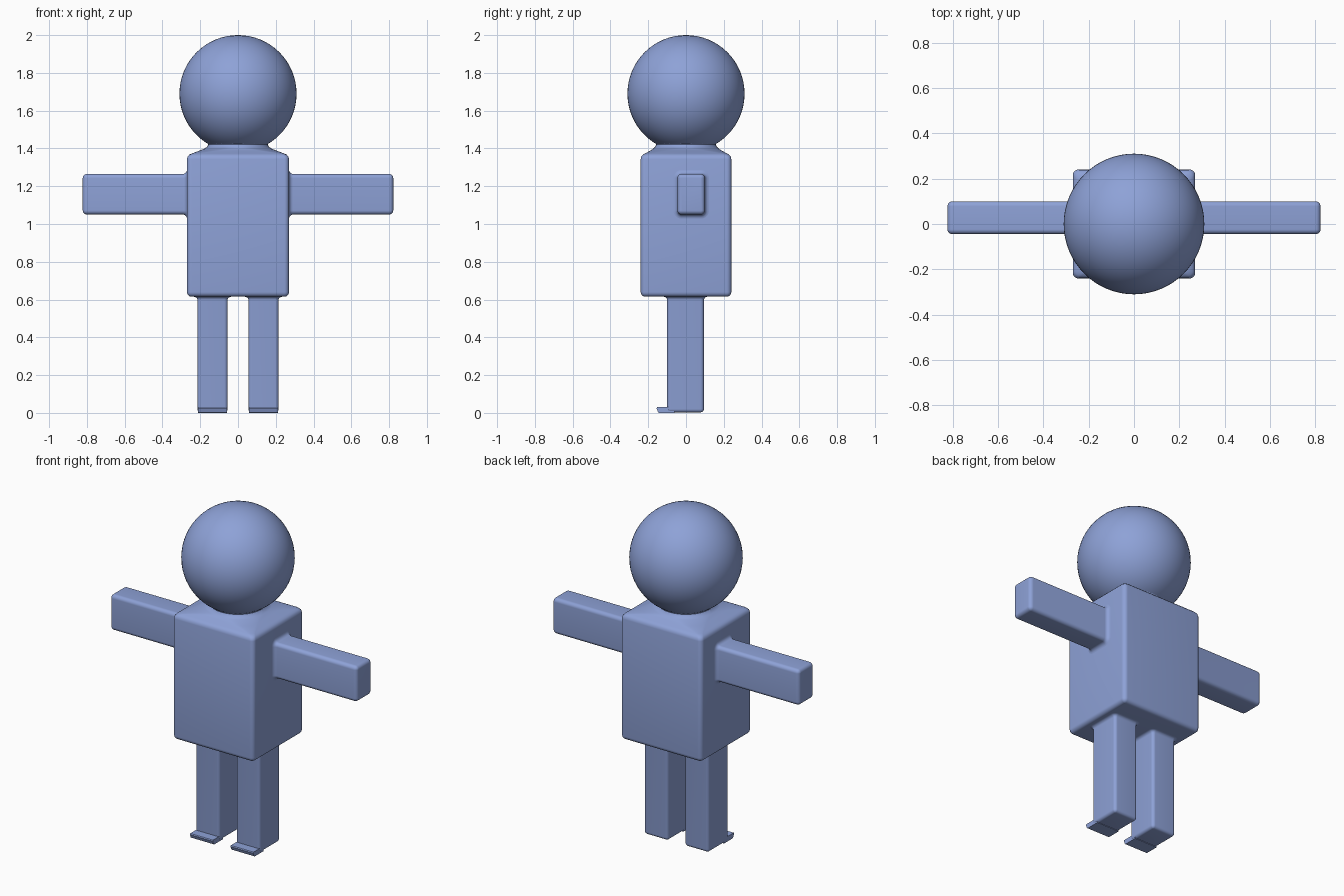
import bpy, bmesh, math
from mathutils import Vector

if "Cube" in bpy.data.objects:
    bpy.data.objects.remove(bpy.data.objects["Cube"])

blue = bpy.data.materials.new("soft blue")
blue.diffuse_color = (0.27, 0.36, 0.68, 1)
blue.use_nodes = True
blue.node_tree.nodes["Principled BSDF"].inputs["Base Color"].default_value = blue.diffuse_color


def finish(name, bm, angle=40):
    bmesh.ops.recalc_face_normals(bm, faces=bm.faces)
    mesh = bpy.data.meshes.new(name)
    bm.to_mesh(mesh)
    bm.free()
    mesh.materials.append(blue)
    obj = bpy.data.objects.new(name, mesh)
    bpy.context.collection.objects.link(obj)
    bpy.ops.object.select_all(action='DESELECT')
    obj.select_set(True)
    bpy.context.view_layer.objects.active = obj
    bpy.ops.object.shade_smooth_by_angle(angle=math.radians(angle))
    return obj


def rounded_rect(a, b, r, steps=8):
    """Outline of a rectangle with half sizes a, b and corner radius r."""
    pts = []
    for k, (sx, sy) in enumerate([(1, 1), (-1, 1), (-1, -1), (1, -1)]):
        for i in range(steps + 1):
            t = math.pi / 2 * (k + i / steps)
            pts.append((sx * (a - r) + r * math.cos(t), sy * (b - r) + r * math.sin(t)))
    return pts


def loft(name, rings, place):
    """Skin rounded rectangles (height, half a, half b, radius)."""
    bm = bmesh.new()
    loops = [[bm.verts.new(place(u, v, h)) for u, v in rounded_rect(a, b, r)]
             for h, a, b, r in rings]
    for lo, hi in zip(loops, loops[1:]):
        for i in range(len(lo)):
            j = (i + 1) % len(lo)
            bm.faces.new((lo[i], lo[j], hi[j], hi[i]))
    bm.faces.new(loops[0])
    bm.faces.new(loops[-1])
    return finish(name, bm)


def limb_rings(root, tip, a, b, r, flare):
    """Limb with a concave fillet at the root and a rounded tip."""
    d = 1 if tip > root else -1
    rings = [(root - d * 0.03, a + flare, b + flare, r + flare)]
    for i in range(6):
        t = math.pi / 2 * i / 5
        e = flare * (1 - math.sin(t))
        rings.append((root + d * flare * (1 - math.cos(t)), a + e, b + e, r + e))
    for i in range(6):
        t = math.pi / 2 * i / 5
        e = (r - 0.001) * (1 - math.cos(t))
        rings.append((tip - d * r * (1 - math.sin(t)), a - e, b - e, r - e))
    return rings


# torso: rounded box whose top slopes up into a round neck
R = 0.025
torso = []
for i in range(6):
    t = math.pi / 2 * i / 5
    e = (R - 0.001) * (1 - math.sin(t))
    torso.append((0.615 + R * (1 - math.cos(t)), 0.27 - e, 0.24 - e, R - e))
torso += [(1.343, 0.27, 0.24, R), (1.357, 0.267, 0.237, R), (1.367, 0.258, 0.228, R),
          (1.373, 0.245, 0.217, 0.03), (1.388, 0.205, 0.19, 0.09),
          (1.400, 0.176, 0.172, 0.15), (1.410, 0.163, 0.163, 0.163),
          (1.420, 0.158, 0.158, 0.158), (1.430, 0.162, 0.162, 0.162),
          (1.445, 0.175, 0.175, 0.175)]
loft("torso", torso, lambda u, v, h: Vector((u, v, h)))

# head
bm = bmesh.new()
bmesh.ops.create_uvsphere(bm, u_segments=64, v_segments=32, radius=0.31)
bmesh.ops.translate(bm, vec=(0, 0, 1.69), verts=bm.verts)
finish("head", bm)

for side, s in (("right", 1), ("left", -1)):
    # arm
    loft(side + "_arm", limb_rings(0.27, 0.822, 0.0725, 0.1075, 0.022, 0.022),
         lambda u, v, h: Vector((s * h, 0.0275 + u, 1.1575 + v)))
    # leg
    loft(side + "_leg", limb_rings(0.615, 0.003, 0.08, 0.0975, 0.018, 0.018),
         lambda u, v, h: Vector((s * 0.135 + u, -0.0025 + v, h)))
    # toe: thin lip with a slanted underside at the front
    bm = bmesh.new()
    profile = [(-0.06, 0.03), (-0.153, 0.03), (-0.156, 0.024), (-0.148, 0.004),
               (-0.142, 0.0), (-0.06, 0.0)]
    ends = [[bm.verts.new((s * 0.135 + x, y, z)) for y, z in profile]
            for x in (-0.076, 0.076)]
    for i in range(len(profile)):
        j = (i + 1) % len(profile)
        bm.faces.new((ends[0][i], ends[0][j], ends[1][j], ends[1][i]))
    for loop in ends:
        bm.faces.new(loop)
    finish(side + "_toe", bm, 30)
